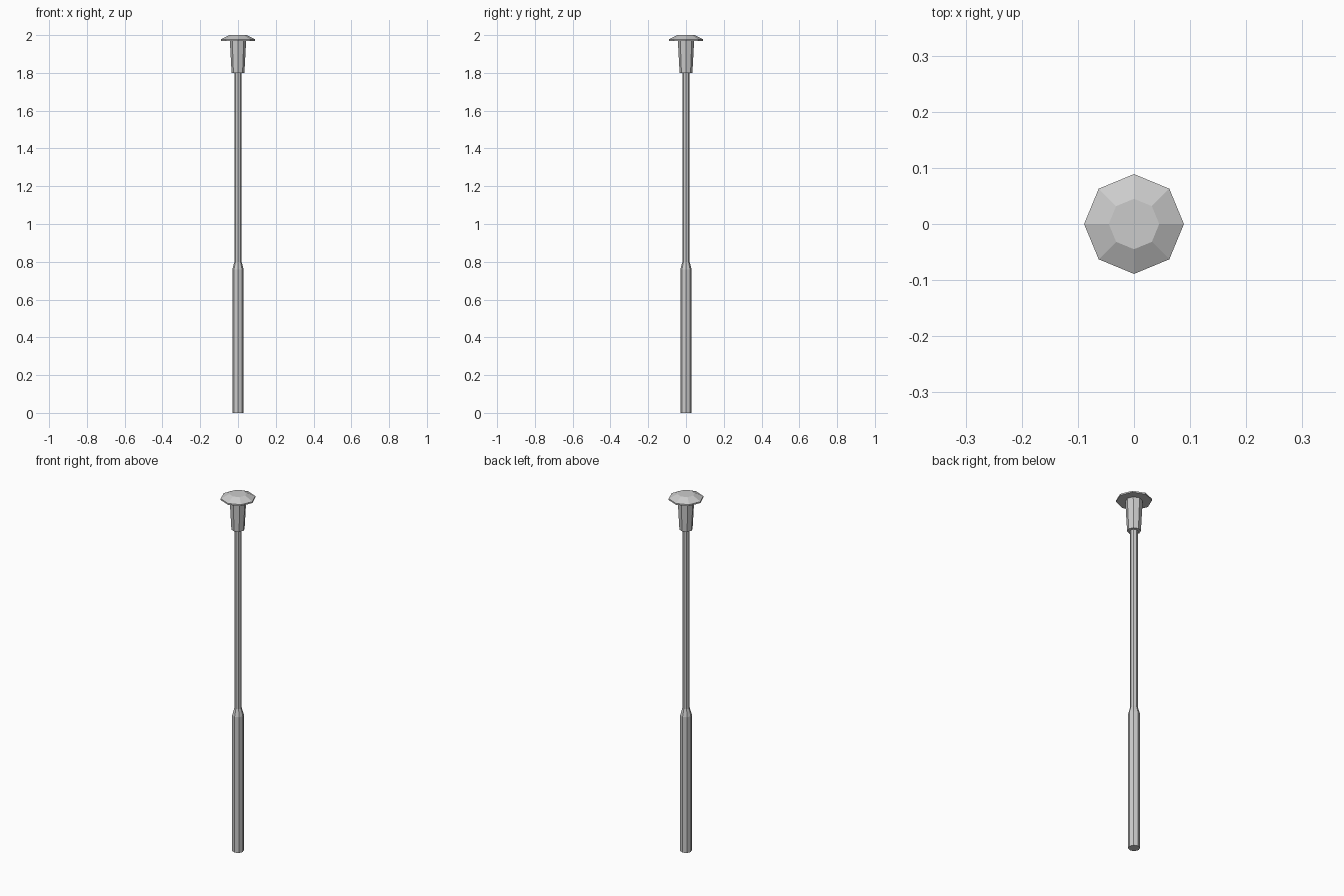
import bpy, bmesh
from math import cos, sin, pi

if "Cube" in bpy.data.objects:
    bpy.data.objects.remove(bpy.data.objects["Cube"])

SIDES = 8

def lathe(name, profile):
    """Flat-shaded octagonal solid from (radius, z) rings, capped at both ends."""
    bm = bmesh.new()
    rings = [[bm.verts.new((r * cos(2 * pi * i / SIDES), r * sin(2 * pi * i / SIDES), z))
              for i in range(SIDES)] for r, z in profile]
    for low, high in zip(rings, rings[1:]):
        for i in range(SIDES):
            j = (i + 1) % SIDES
            bm.faces.new((low[i], low[j], high[j], high[i]))
    bm.faces.new(rings[0][::-1])
    bm.faces.new(rings[-1])
    mesh = bpy.data.meshes.new(name)
    bm.to_mesh(mesh)
    bm.free()
    obj = bpy.data.objects.new(name, mesh)
    bpy.context.collection.objects.link(obj)
    return obj

# Thick lower post stepping in to the slim upper post
lathe("post", [(0.03, 0), (0.03, 0.76), (0.019, 0.80), (0.019, 1.80)])
# Flared lamp housing
lathe("lamp_housing", [(0.034, 1.80), (0.043, 1.97)])
# Wide cap with a thin rim and bevelled top
lathe("lamp_cap", [(0.089, 1.97), (0.089, 1.978), (0.045, 2.0)])
